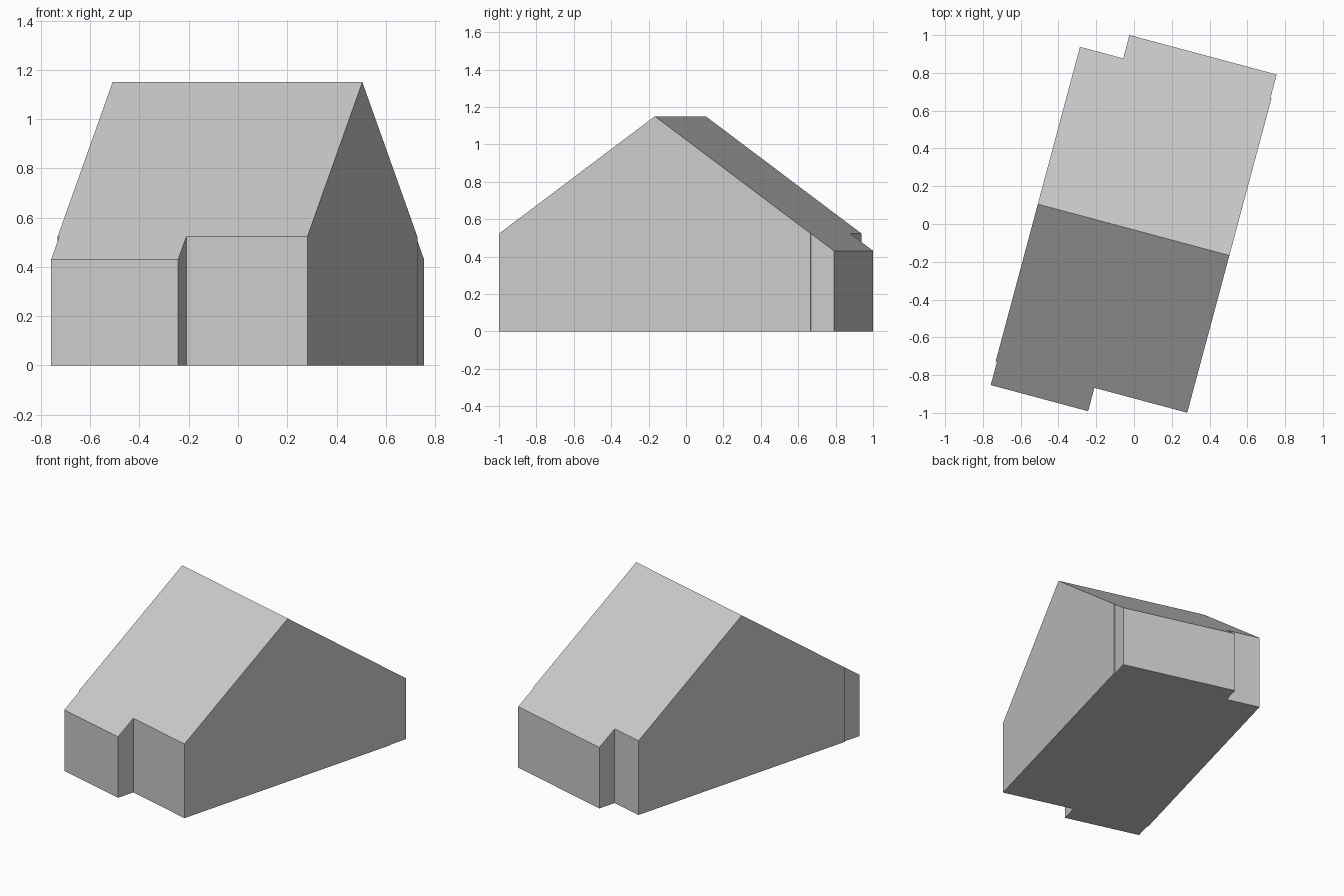
import bpy, bmesh, math

cube = bpy.data.objects.get("Cube")
if cube:
    bpy.data.objects.remove(cube, do_unlink=True)

RIDGE, PITCH = 1.15, 0.727   # ridge height and roof slope
EAVE, WING = 0.862, 0.99     # distance of main and wing walls from the ridge

# Floor outline: main block with a shallow wing on the front and on the back
outline = [
    (0.527, -EAVE), (0.018, -EAVE), (0.018, -WING), (-0.516, -WING),
    (-0.516, -EAVE), (-0.523, -EAVE), (-0.523, EAVE), (-0.286, EAVE),
    (-0.286, WING), (0.521, WING), (0.521, EAVE), (0.527, EAVE),
]

# Plain grey finish
grey = bpy.data.materials.new("light grey")
grey.use_nodes = True
color = (0.6, 0.6, 0.6, 1)
grey.diffuse_color = color
grey.node_tree.nodes["Principled BSDF"].inputs["Base Color"].default_value = color

# Extrude the outline and split it along the ridge
bm = bmesh.new()
floor = bm.faces.new([bm.verts.new((x, y, 0)) for x, y in outline])
top = bmesh.ops.extrude_face_region(bm, geom=[floor], use_keep_orig=True)["geom"]
for v in top:
    if isinstance(v, bmesh.types.BMVert):
        v.co.z = 1
bmesh.ops.bisect_plane(bm, geom=bm.verts[:] + bm.edges[:] + bm.faces[:],
                       plane_co=(0, 0, 0), plane_no=(0, 1, 0))

# Lift the top into a gable roof
for v in bm.verts:
    if v.co.z > 0.5:
        v.co.z = RIDGE - PITCH * abs(v.co.y)
bmesh.ops.recalc_face_normals(bm, faces=bm.faces[:])

mesh = bpy.data.meshes.new("gabled_house")
bm.to_mesh(mesh)
bm.free()
mesh.materials.append(grey)
house = bpy.data.objects.new("gabled_house", mesh)
house.location = (-0.004, -0.03, 0)
house.rotation_euler.z = math.radians(-15)
bpy.context.collection.objects.link(house)
